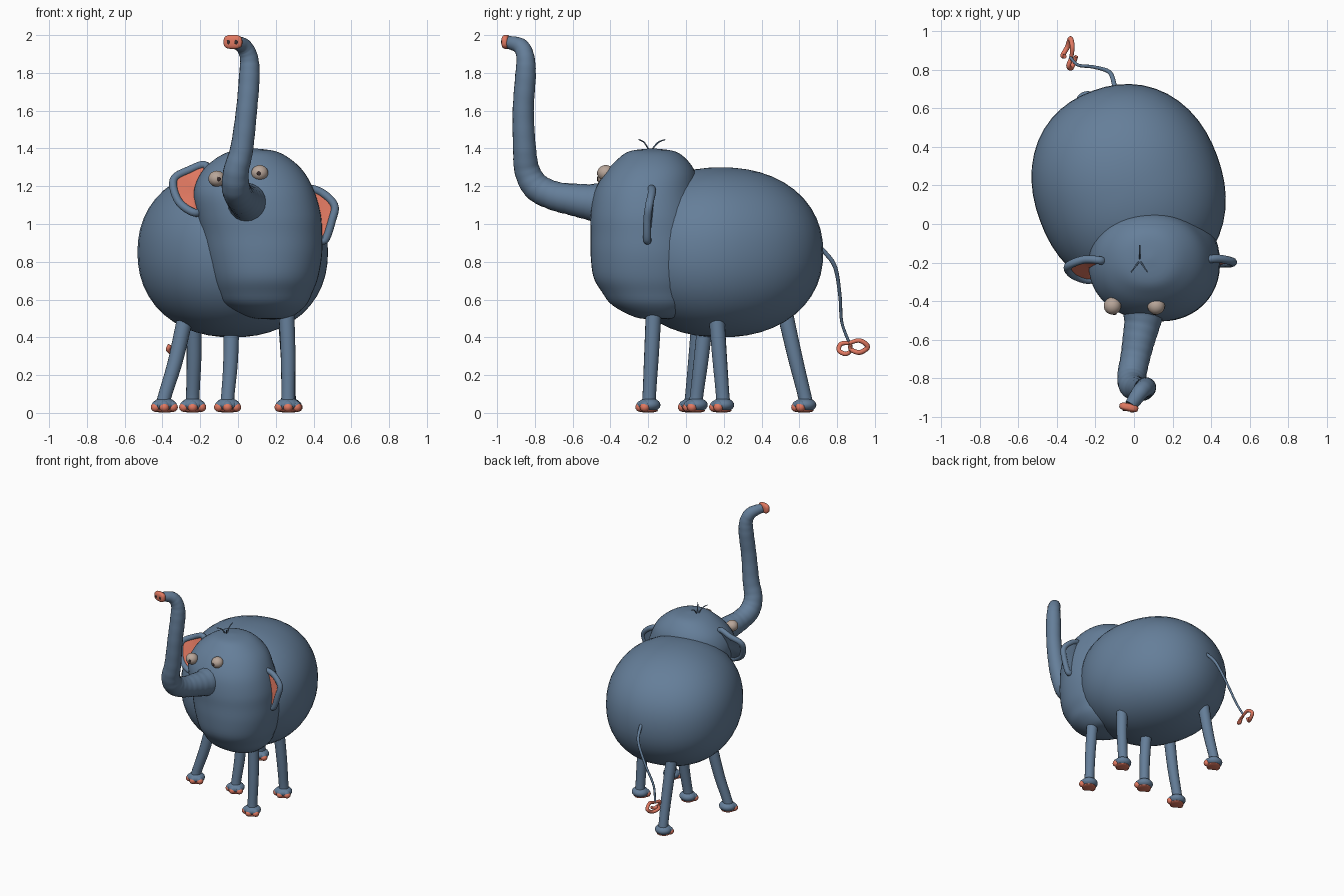
import bpy, bmesh, math
from mathutils import Vector


def material(name, rgb):
    m = bpy.data.materials.new(name)
    m.diffuse_color = (*rgb, 1)
    return m


BLUE = material("slate blue", (0.13, 0.21, 0.32))
CORAL = material("coral", (0.75, 0.19, 0.12))
TAN = material("eye tan", (0.48, 0.38, 0.32))
DARK = material("dark brown", (0.04, 0.025, 0.025))


def add_object(name, mesh, *mats):
    for m in mats:
        mesh.materials.append(m)
    for p in mesh.polygons:
        p.use_smooth = True
    ob = bpy.data.objects.new(name, mesh)
    bpy.context.collection.objects.link(ob)
    return ob


def ball(name, loc, size, mat, rot_z=0.0, seg=32, power=2.0):
    # power above 2 makes the ellipsoid fuller
    me = bpy.data.meshes.new(name)
    bm = bmesh.new()
    bmesh.ops.create_uvsphere(bm, u_segments=seg, v_segments=seg // 2, radius=1)
    for v in bm.verts:
        v.co /= sum(abs(c) ** power for c in v.co) ** (1 / power)
    bm.to_mesh(me)
    bm.free()
    ob = add_object(name, me, mat)
    ob.location, ob.scale, ob.rotation_euler = loc, size, (0, 0, rot_z)
    return ob


def smooth_path(pts, n, closed=False):
    # Catmull-Rom through the points; extra components (radius) are blended too
    p = [Vector(q) for q in pts]
    p = [p[-1]] + p + p[:2] if closed else [p[0]] + p + [p[-1]]
    out = []
    for a, b, c, d in zip(p, p[1:], p[2:], p[3:]):
        for i in range(n):
            t = i / n
            out.append(0.5 * (2 * b + (c - a) * t + (2 * a - 5 * b + 4 * c - d) * t * t
                              + (3 * b - a - 3 * c + d) * t ** 3))
    return out if closed else out + [p[-2]]


def tube(name, pts, mat, n=6, closed=False, wrinkle=0.0, res=6):
    # points are (x, y, z, radius)
    path = smooth_path(pts, n, closed)
    cu = bpy.data.curves.new(name, "CURVE")
    cu.dimensions = "3D"
    cu.bevel_depth, cu.bevel_resolution, cu.use_fill_caps = 1.0, res, True
    sp = cu.splines.new("POLY")
    sp.points.add(len(path) - 1)
    for i, (q, c) in enumerate(zip(sp.points, path)):
        q.co = (c[0], c[1], c[2], 1)
        q.radius = c[3] * (1 - wrinkle * (i % 4 == 2))
    sp.use_cyclic_u = closed
    tmp = bpy.data.objects.new(name + "_path", cu)
    bpy.context.collection.objects.link(tmp)
    dg = bpy.context.evaluated_depsgraph_get()
    me = bpy.data.meshes.new_from_object(tmp.evaluated_get(dg))
    bpy.data.objects.remove(tmp)
    me.materials.clear()
    return add_object(name, me, mat)


# Body: fat egg turned slightly toward the back left
ball("body", (-0.028, 0.185, 0.85), (0.49, 0.54, 0.45), BLUE, math.radians(20), 48, 2.18)

# Head: lofted rings (z, centre x, centre y, half width, half depth)
rings = [(0.495, 0.18, -0.16, 0.01, 0.01), (0.507, 0.17, -0.15, 0.11, 0.12),
         (0.57, 0.145, -0.17, 0.215, 0.22), (0.64, 0.14, -0.185, 0.255, 0.26),
         (0.72, 0.14, -0.195, 0.285, 0.295), (0.84, 0.135, -0.20, 0.31, 0.305),
         (0.95, 0.125, -0.205, 0.32, 0.30), (1.05, 0.11, -0.21, 0.328, 0.295),
         (1.17, 0.085, -0.21, 0.32, 0.275), (1.27, 0.078, -0.19, 0.275, 0.24),
         (1.34, 0.078, -0.18, 0.205, 0.185), (1.385, 0.08, -0.18, 0.12, 0.12),
         (1.40, 0.08, -0.18, 0.01, 0.01)]
bm = bmesh.new()
loops = []
SEG = 48
for z, cx, cy, rx, ry in smooth_path(rings, 4):
    loop = []
    for k in range(SEG):
        a = 2 * math.pi * k / SEG
        c, s = math.cos(a), math.sin(a)
        loop.append(bm.verts.new((cx + rx * math.copysign(abs(c) ** 0.94, c),
                                  cy + ry * math.copysign(abs(s) ** 0.94, s), z)))
    loops.append(loop)
for lo, hi in zip(loops, loops[1:]):
    for k in range(SEG):
        j = (k + 1) % SEG
        bm.faces.new((lo[k], lo[j], hi[j], hi[k]))
bm.faces.new(loops[0][::-1])
bm.faces.new(loops[-1])
head_mesh = bpy.data.meshes.new("head")
bm.to_mesh(head_mesh)
bm.free()
add_object("head", head_mesh, BLUE)

# Trunk: forward, then up, with light wrinkles and a coral tip
tube("trunk", [(0.05, -0.40, 1.11, 0.125), (0.045, -0.50, 1.115, 0.098), (0.025, -0.60, 1.13, 0.085),
               (0.005, -0.70, 1.15, 0.077), (-0.012, -0.79, 1.195, 0.075), (-0.01, -0.84, 1.28, 0.068),
               (0.02, -0.855, 1.40, 0.061), (0.045, -0.862, 1.60, 0.056), (0.06, -0.85, 1.78, 0.055),
               (0.058, -0.85, 1.88, 0.048), (0.03, -0.875, 1.94, 0.043), (-0.015, -0.94, 1.962, 0.034)],
     BLUE, n=8, wrinkle=0.02, res=8)
ball("trunk_tip", (-0.027, -0.952, 1.964), (0.05, 0.021, 0.037), CORAL, math.radians(-12), 24, 3.0)
for dx in (-0.02, 0.02):
    ball("nostril", (-0.029 + dx, -0.971 - dx * 0.2, 1.963), (0.010, 0.004, 0.013), DARK, seg=16)

# Eyes with pupils
for x, z, px in ((-0.112, 1.24, 0.01), (0.115, 1.27, -0.004)):
    ball("eye", (x, -0.425, z), (0.045, 0.045, 0.042), TAN)
    ball("pupil", (x + px, -0.467, z - 0.002), (0.012, 0.005, 0.012), DARK, seg=16)


# Ears: rounded rim, coral inside, blue back
def ear(name, pts):
    tube(name + "_rim", [(*p, 0.021) for p in pts], BLUE, closed=True)
    path = smooth_path(pts, 6, True)
    mid = sum(path, Vector((0, 0, 0))) / len(path)
    b = bmesh.new()
    for dy, index in ((-0.008, 0), (0.013, 1)):
        vs = [b.verts.new(p + Vector((0, dy, 0))) for p in path]
        c = b.verts.new(mid + Vector((0, dy + 0.005, 0)))
        for i in range(len(vs)):
            f = b.faces.new((vs[i - 1], vs[i], c))
            f.material_index = index
            f.normal_update()
            if (f.normal.y > 0) != (index == 1):
                f.normal_flip()
    me = bpy.data.meshes.new(name)
    b.to_mesh(me)
    b.free()
    add_object(name, me, CORAL, BLUE)


ear("right_ear", [(0.37, -0.185, 1.18), (0.44, -0.18, 1.168), (0.51, -0.195, 1.10), (0.498, -0.205, 1.02),
                  (0.46, -0.205, 0.915), (0.42, -0.20, 0.95), (0.39, -0.19, 1.08)])
ear("left_ear", [(-0.17, -0.19, 1.31), (-0.26, -0.185, 1.285), (-0.342, -0.22, 1.232), (-0.315, -0.265, 1.12),
                 (-0.23, -0.29, 1.06), (-0.19, -0.24, 1.09), (-0.18, -0.20, 1.2)])

# Five legs: foot x, foot y, top x, top y, top z
for fx, fy, tx, ty, tz in ((0.265, -0.195, 0.255, -0.17, 0.56), (0.27, 0.195, 0.25, 0.16, 0.54),
                           (-0.24, 0.63, -0.235, 0.52, 0.55), (-0.39, 0.03, -0.285, 0.07, 0.48),
                           (-0.055, 0.055, -0.035, 0.10, 0.46)):
    mx, my = (fx + tx) / 2, (fy + ty) / 2
    tube("leg", [(tx, ty, tz, 0.042), (mx + 0.005, my, tz * 0.5 + 0.03, 0.039),
                 (fx, fy, 0.08, 0.036), (fx, fy, 0.04, 0.045)], BLUE)
    ball("foot", (fx, fy, 0.042), (0.063, 0.06, 0.038), BLUE, seg=24)
    ball("sole", (fx, fy - 0.005, 0.012), (0.052, 0.051, 0.011), CORAL, seg=24)
    for deg in (-60, 0, 60):
        a = math.radians(deg)
        dx, dy = math.sin(a), -math.cos(a)
        ball("toe", (fx + 0.044 * dx, fy + 0.04 * dy, 0.038), (0.029, 0.028, 0.028), BLUE, seg=16)
        ball("toenail", (fx + 0.053 * dx, fy + 0.047 * dy, 0.03), (0.026, 0.026, 0.025), CORAL, seg=16)

# Tail with a curled coral tuft
tube("tail", [(-0.10, 0.69, 0.89, 0.012), (-0.105, 0.735, 0.85, 0.012), (-0.13, 0.79, 0.77, 0.011),
              (-0.21, 0.815, 0.62, 0.009), (-0.29, 0.825, 0.48, 0.008), (-0.33, 0.865, 0.37, 0.008)], BLUE)
tube("tail_tuft", [(-0.325, 0.865, 0.37, 0.010), (-0.32, 0.92, 0.383, 0.012), (-0.33, 0.962, 0.35, 0.013),
                   (-0.345, 0.92, 0.32, 0.013), (-0.37, 0.875, 0.335, 0.012), (-0.36, 0.87, 0.36, 0.011)], CORAL)
tube("tail_tuft_curl", [(-0.325, 0.865, 0.37, 0.010), (-0.34, 0.82, 0.365, 0.012), (-0.325, 0.81, 0.33, 0.012),
                        (-0.31, 0.845, 0.312, 0.012), (-0.30, 0.87, 0.325, 0.010)], CORAL)

# Three hairs on the crown
for x, y in ((0.03, -0.11), (-0.015, -0.25), (0.07, -0.25)):
    tube("hair", [(0.03, -0.19, 1.38, 0.004), ((x + 0.03) / 2, (y - 0.19) / 2, 1.43, 0.004),
                  (x, y, 1.447, 0.003)], BLUE, res=2)
